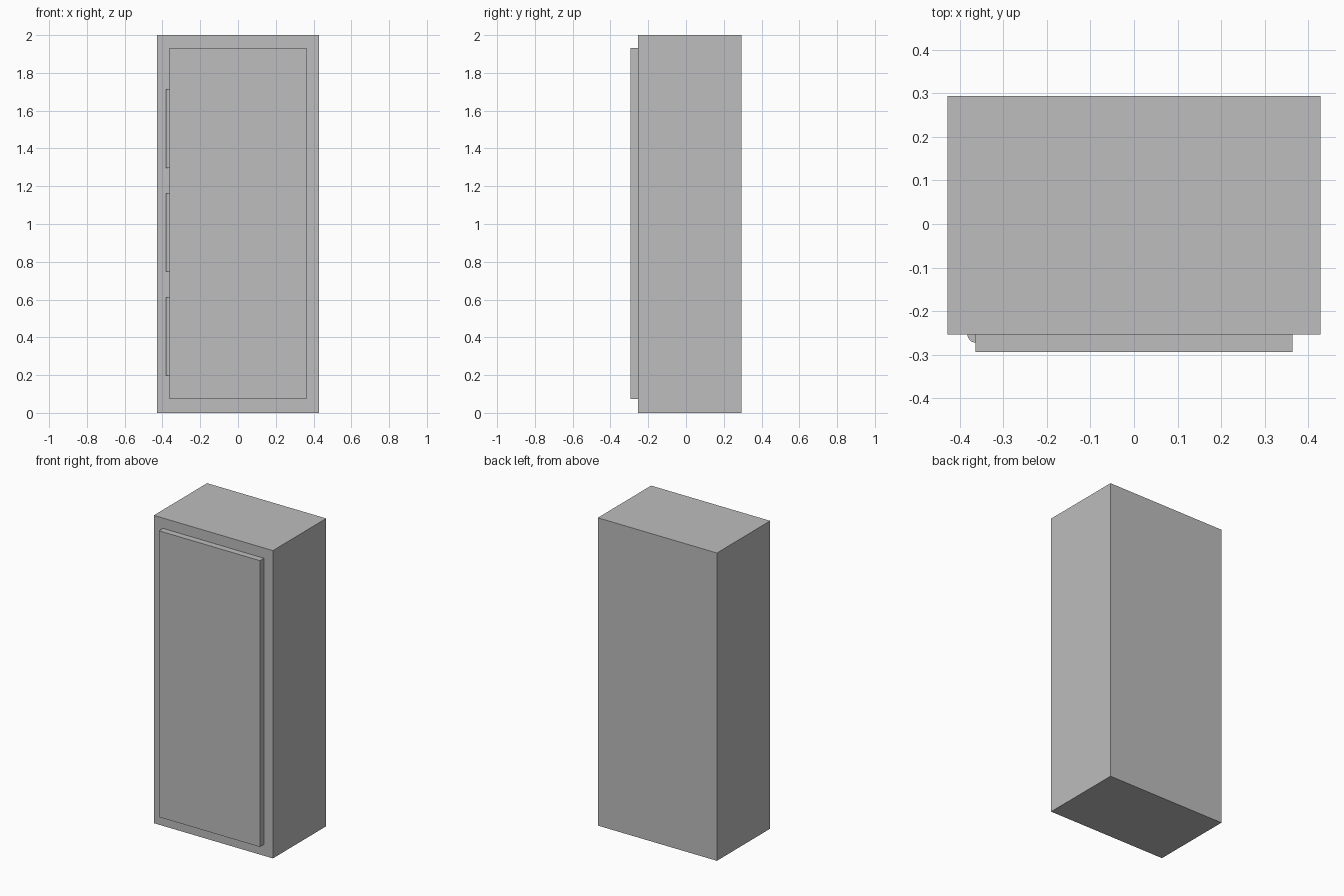
import bpy

if "Cube" in bpy.data.objects:
    bpy.data.objects.remove(bpy.data.objects["Cube"])

grey = bpy.data.materials.new("cabinet_grey")
grey.diffuse_color = (0.51, 0.51, 0.51, 1)
grey.use_nodes = True
grey.node_tree.nodes["Principled BSDF"].inputs["Base Color"].default_value = grey.diffuse_color


def box(name, x, y, z):
    """Box from (min, max) ranges on each axis."""
    ranges = (x, y, z)
    bpy.ops.mesh.primitive_cube_add(size=1, location=[(a + b) / 2 for a, b in ranges])
    ob = bpy.context.object
    ob.name = name
    ob.scale = [b - a for a, b in ranges]
    bpy.ops.object.transform_apply(location=False, rotation=False, scale=True)
    ob.data.materials.append(grey)
    return ob


FRONT = -0.253  # front plane of the cabinet body

# Cabinet body and the door plate on its front
box("cabinet_body", (-0.428, 0.428), (FRONT, 0.294), (0, 2))
box("door", (-0.363, 0.363), (-0.294, FRONT), (0.073, 1.933))

# Three long hinge barrels along the left edge of the door
for i, z in enumerate((0.405, 0.955, 1.504)):
    bpy.ops.mesh.primitive_cylinder_add(vertices=32, radius=0.019, depth=0.414,
                                        location=(-0.363, FRONT, z))
    hinge = bpy.context.object
    hinge.name = f"hinge_{i + 1}"
    hinge.data.materials.append(grey)
    bpy.ops.object.shade_smooth_by_angle()
